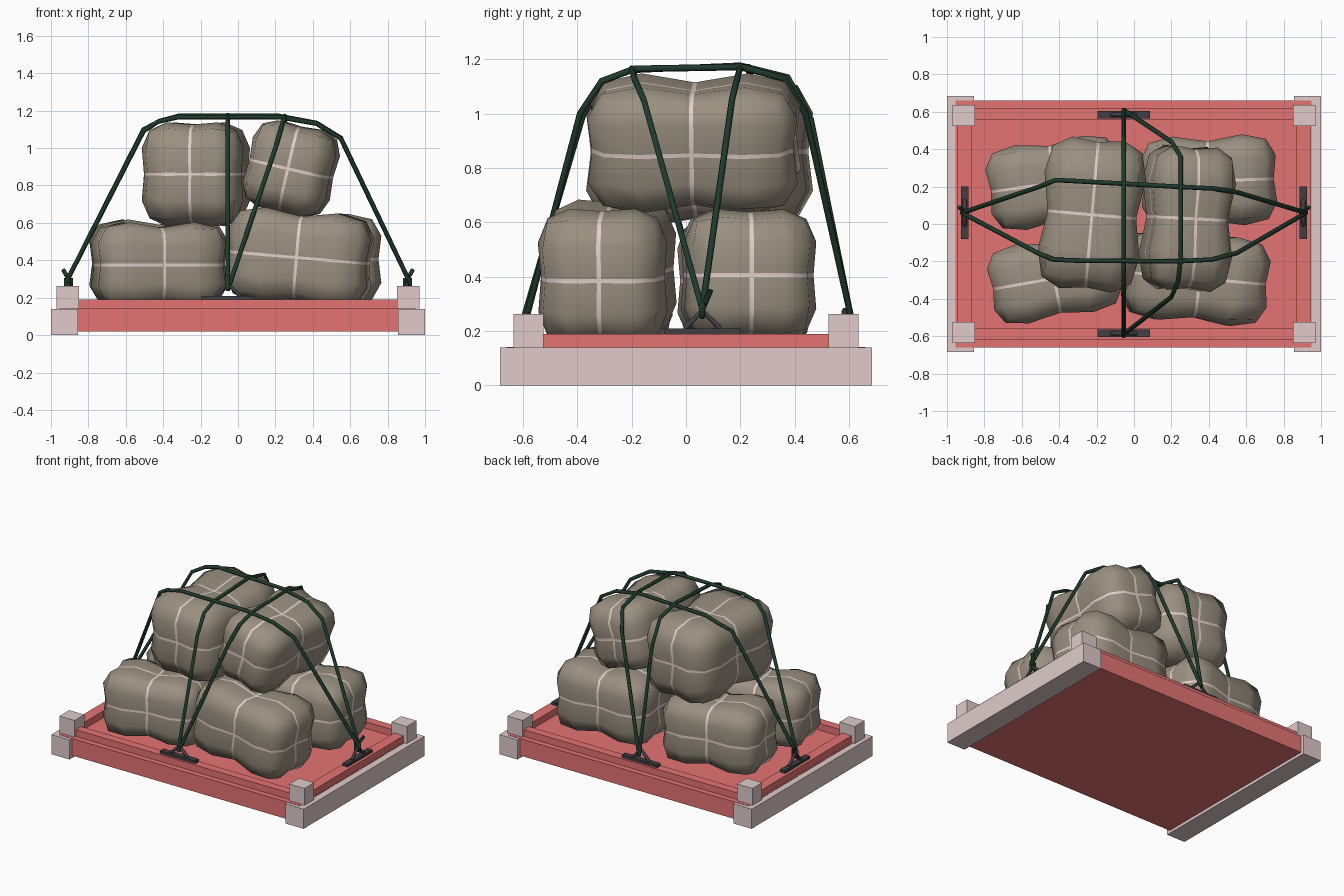
import bpy, bmesh
from math import radians
from mathutils import Vector

cube = bpy.data.objects.get("Cube")
if cube:
    bpy.data.objects.remove(cube, do_unlink=True)


def material(name, rgb):
    m = bpy.data.materials.new(name)
    m.use_nodes = True
    m.diffuse_color = (*rgb, 1)
    bsdf = next(n for n in m.node_tree.nodes if n.type == 'BSDF_PRINCIPLED')
    bsdf.inputs["Base Color"].default_value = (*rgb, 1)
    bsdf.inputs["Roughness"].default_value = 0.8
    return m


red = material("pallet red", (0.78, 0.175, 0.17))
pink = material("pale pink", (0.75, 0.60, 0.60))
canvas = material("canvas", (0.325, 0.28, 0.22))
band = material("pale band", (0.77, 0.63, 0.61))
green = material("rope green", (0.014, 0.042, 0.025))
metal = material("dark metal", (0.05, 0.05, 0.055))


def add_object(name, bm, *mats):
    mesh = bpy.data.meshes.new(name)
    bm.to_mesh(mesh)
    bm.free()
    for m in mats:
        mesh.materials.append(m)
    obj = bpy.data.objects.new(name, mesh)
    bpy.context.collection.objects.link(obj)
    return obj


def box(name, low, high, mat):
    bm = bmesh.new()
    bmesh.ops.create_cube(bm, size=1)
    low, high = Vector(low), Vector(high)
    for v in bm.verts:
        v.co = (low + high) / 2 + v.co * (high - low)
    return add_object(name, bm, mat)


def tube(name, points, radius, mat, cyclic=False):
    curve = bpy.data.curves.new(name, 'CURVE')
    curve.dimensions = '3D'
    curve.bevel_depth = radius
    curve.bevel_resolution = 1
    curve.use_fill_caps = True
    line = curve.splines.new('POLY')
    line.points.add(len(points) - 1)
    for p, co in zip(line.points, points):
        p.co = (*co, 1)
    line.use_cyclic_u = cyclic
    curve.materials.append(mat)
    obj = bpy.data.objects.new(name, curve)
    bpy.context.collection.objects.link(obj)
    return obj


# Pallet: base slab lapping over two end beams, raised rails and corner posts
box("base_slab", (-0.955, -0.66, 0.02), (0.95, 0.66, 0.142), red)
for side, s in (("left", 1), ("right", -1)):
    xs = sorted((s * 0.87, s * 0.945))
    box(side + "_rail", (xs[0], -0.62, 0.14), (xs[1], 0.62, 0.19), red)
    xs = sorted((s * 0.855, s))
    box(side + "_end_beam", (xs[0], -0.685, 0), (xs[1], 0.685, 0.14), pink)
    for end, e in (("back", 1), ("front", -1)):
        xs = sorted((s * 0.85, s * 0.97))
        ys = sorted((e * 0.525, e * 0.635))
        box(f"{end}_{side}_post", (xs[0], ys[0], 0.13), (xs[1], ys[1], 0.262), pink)
for end, e in (("back", 1), ("front", -1)):
    ys = sorted((e * 0.56, e * 0.62))
    box(end + "_rail", (-0.87, ys[0], 0.14), (0.87, ys[1], 0.19), red)


def bag(name, centre, half, turn):
    """Chunky sack pinched by a narrow band in each of its three middle planes."""
    bm = bmesh.new()
    bmesh.ops.create_cube(bm, size=2)
    bmesh.ops.subdivide_edges(bm, edges=bm.edges[:], cuts=4, use_grid_fill=True)
    # the odd middle row of every face is the band
    for f in bm.faces:
        c = f.calc_center_median()
        f.material_index = int(any(abs(t) < 0.1 for t in c))
        f.smooth = True
    longest = max(half)
    for v in bm.verts:
        p = Vector((0, 0, 0))
        for i, t in enumerate(v.co):
            step = round(abs(t) * 2.5 - 0.5)
            size = (0.008 / half[i], 0.50, 1)[step]
            p[i] = size if t > 0 else -size
        p /= sum(abs(t) ** 4 for t in p) ** 0.25
        q = p.copy()
        for i in range(3):
            depth = 0.17 if half[i] == longest else 0.07
            k = max(0, 1 - abs(p[i]) / 0.6)
            for j in range(3):
                if j != i:
                    q[j] *= 1 - depth * k
        # restore the full outer size lost to the pinching
        v.co = [q[i] * half[i] * 1.05 for i in range(3)]
    obj = add_object(name, bm, canvas, band)
    obj.location = centre
    obj.rotation_euler = [radians(a) for a in turn]
    return obj


# Four sacks on the deck and two on top
bag("front_right_bag", (-0.425, -0.29, 0.375), (0.35, 0.22, 0.235), (0, 0, 10))
bag("front_left_bag", (0.33, -0.29, 0.415), (0.385, 0.245, 0.26), (0, 5, -5))
bag("back_left_bag", (0.40, 0.23, 0.405), (0.365, 0.25, 0.25), (0, 0, 2))
bag("back_right_bag", (-0.425, 0.22, 0.385), (0.36, 0.235, 0.24), (0, 0, 8))
bag("top_right_bag", (-0.225, 0.05, 0.86), (0.28, 0.41, 0.285), (0, 0, -5))
bag("top_left_bag", (0.285, 0.03, 0.89), (0.235, 0.39, 0.245), (0, 13, -3))

# Tie-down plates with triangular brackets
anchors = {"left": (0.905, 0.06), "right": (-0.905, 0.06),
           "back": (-0.055, 0.585), "front": (-0.055, -0.585)}
up = Vector((0, 0, 1))
for name, (x, y) in anchors.items():
    sideways = name in ("left", "right")
    along = Vector((0, 1, 0)) if sideways else Vector((1, 0, 0))
    across = Vector((1, 0, 0)) if sideways else Vector((0, 1, 0))
    base = Vector((x, y, 0.19))
    reach = along * 0.14 + across * 0.02
    box(name + "_tie_plate", base - reach, base + reach + up * 0.02, metal)
    tube(name + "_bracket", [base - along * 0.065 + up * 0.02, base + up * 0.085,
                             base + along * 0.065 + up * 0.02], 0.012, metal)
    # the end anchors also carry a rope knot with a loose tail
    if sideways:
        out = across if x > 0 else -across
        tube(name + "_knot", [base - out * 0.018 + up * 0.06, base + out * 0.018 + up * 0.06,
                              base + out * 0.018 + up * 0.11, base - out * 0.018 + up * 0.11],
             0.010, green, True)
        tube(name + "_rope_tail", [base - out * 0.01 + up * 0.09,
                                   base + along * 0.03 + out * 0.03 + up * 0.16],
             0.011, green)

# Ropes stretched over the load
tube("long_rope_right", [
    (-0.055, -0.60, 0.24), (-0.055, -0.38, 0.99), (-0.055, -0.305, 1.12),
    (-0.055, -0.20, 1.16), (-0.055, 0.20, 1.178), (-0.055, 0.375, 1.135),
    (-0.055, 0.46, 0.98), (-0.055, 0.61, 0.24)], 0.0125, green)
tube("long_rope_left", [
    (-0.055, -0.59, 0.24), (0.20, -0.39, 1.00), (0.235, -0.31, 1.12),
    (0.25, -0.19, 1.165), (0.25, 0.20, 1.172), (0.25, 0.36, 1.13),
    (0.20, 0.44, 1.00), (-0.055, 0.61, 0.24)], 0.0125, green)
tube("cross_rope_back", [
    (-0.92, 0.06, 0.28), (-0.505, 0.20, 1.10), (-0.42, 0.235, 1.145),
    (-0.32, 0.23, 1.172), (0.22, 0.20, 1.172), (0.42, 0.19, 1.135),
    (0.55, 0.17, 1.055), (0.92, 0.06, 0.28)], 0.0125, green)
tube("cross_rope_front", [
    (-0.92, 0.06, 0.28), (-0.505, -0.16, 1.09), (-0.43, -0.19, 1.14),
    (-0.32, -0.195, 1.165), (0.22, -0.20, 1.165), (0.42, -0.19, 1.13),
    (0.55, -0.155, 1.05), (0.92, 0.06, 0.28)], 0.0125, green)
